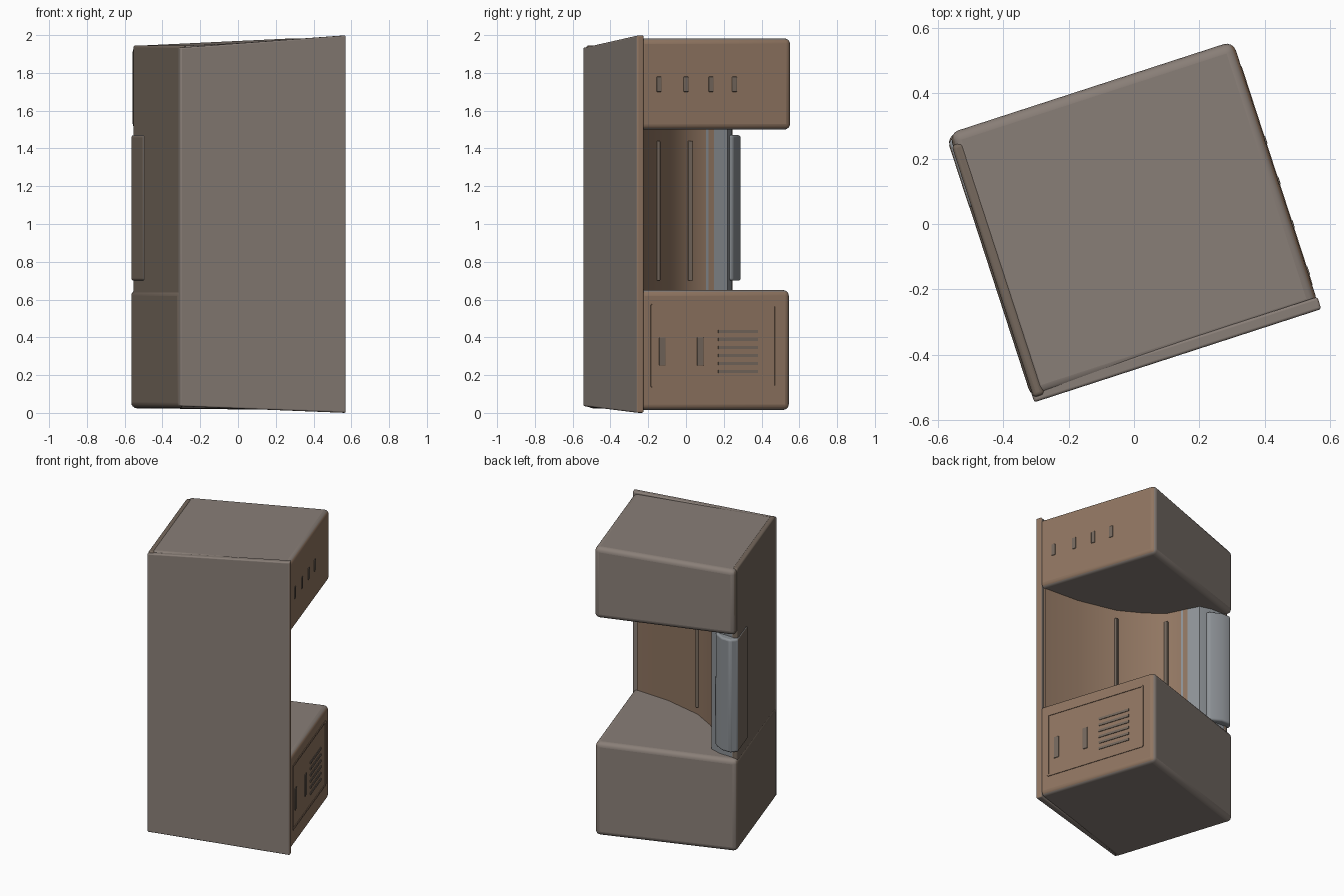
import bpy, bmesh, math
from mathutils import Matrix, Vector

if "Cube" in bpy.data.objects:
    bpy.data.objects.remove(bpy.data.objects["Cube"])

TURN = Matrix.Rotation(math.radians(18), 4, 'Z')   # whole booth is turned about z


def material(name, rgb):
    m = bpy.data.materials.new(name)
    m.diffuse_color = (*rgb, 1)
    m.use_nodes = True
    m.node_tree.nodes["Principled BSDF"].inputs["Base Color"].default_value = m.diffuse_color
    return m


GREY = material("weathered_grey", (0.25, 0.21, 0.185))
BROWN = material("warm_brown", (0.28, 0.18, 0.12))
DARK = material("dark_brown", (0.18, 0.14, 0.11))
BLUE = material("blue_grey", (0.27, 0.29, 0.31))


def finish(name, bm, mats, bevel=0.0):
    # local +x faces take the second material, local -x faces the third
    bmesh.ops.recalc_face_normals(bm, faces=bm.faces)
    for f in bm.faces:
        if len(mats) > 1 and f.normal.x > 0.9:
            f.material_index = 1
        if len(mats) > 2 and f.normal.x < -0.9:
            f.material_index = 2
    me = bpy.data.meshes.new(name)
    bm.to_mesh(me)
    bm.free()
    for m in mats:
        me.materials.append(m)
    ob = bpy.data.objects.new(name, me)
    ob.matrix_world = TURN
    bpy.context.collection.objects.link(ob)
    bpy.context.view_layer.objects.active = ob
    for o in bpy.context.selected_objects:
        o.select_set(False)
    ob.select_set(True)
    if bevel:
        b = ob.modifiers.new("round_edges", 'BEVEL')
        b.width, b.segments = bevel, 4
    bpy.ops.object.shade_smooth_by_angle(angle=math.radians(40))
    return ob


def add_box(bm, lo, hi):
    lo, hi = Vector(lo), Vector(hi)
    vs = bmesh.ops.create_cube(bm, size=1)['verts']
    for v in vs:
        v.co = Vector([(lo[i] + hi[i]) / 2 + v.co[i] * (hi[i] - lo[i]) for i in range(3)])


def box(name, lo, hi, mats, bevel=0.0, top_tilt=0.0, bottom_tilt=0.0):
    bm = bmesh.new()
    add_box(bm, lo, hi)
    mid = (lo[2] + hi[2]) / 2
    for v in bm.verts:
        v.co.z += v.co.x * (top_tilt if v.co.z > mid else bottom_tilt)
    return finish(name, bm, mats, bevel)


def prism(name, outline, z0, z1, mats, bevel=0.0):
    bm = bmesh.new()
    face = bm.faces.new([bm.verts.new((x, y, z0)) for x, y in outline])
    up = bmesh.ops.extrude_face_region(bm, geom=[face])['geom']
    for v in up:
        if isinstance(v, bmesh.types.BMVert):
            v.co.z = z1
    return finish(name, bm, mats, bevel)


# lower and upper blocks
box("lower_block", (-0.462, -0.41, 0.02), (0.458, 0.432, 0.65), [GREY, BROWN, DARK], 0.03,
    bottom_tilt=-0.01)
box("upper_block", (-0.452, -0.41, 1.50), (0.460, 0.438, 1.963), [GREY, BROWN, DARK], 0.03,
    top_tilt=0.045)

# full-height walls on the front and left
box("front_panel", (-0.458, -0.424, 0.018), (0.464, -0.385, 1.966), [GREY, BROWN], 0.008,
    top_tilt=0.07, bottom_tilt=-0.038)
box("left_wall", (-0.456, -0.41, 0.03), (-0.42, 0.40, 1.945), [DARK, BROWN], 0.012)

# thick inner wall that sweeps round from the front panel to the post
prism("inner_wall", [(-0.44, -0.40), (0.44, -0.40), (0.43, -0.375), (0.20, -0.285),
                     (-0.03, -0.148), (-0.15, -0.02), (-0.228, 0.095), (-0.244, 0.20),
                     (-0.246, 0.235), (-0.44, 0.235)], 0.62, 1.53, [BROWN])

# corner post at the back left, closing part of the opening
prism("corner_post", [(-0.44, 0.19), (-0.242, 0.19), (-0.262, 0.315), (-0.33, 0.36),
                      (-0.44, 0.40)], 0.63, 1.52, [BLUE])
prism("post_outer_panel", [(-0.463, 0.20), (-0.30, 0.30), (-0.30, 0.36), (-0.36, 0.42),
                           (-0.42, 0.44), (-0.463, 0.41)], 0.70, 1.47, [BLUE, BLUE, DARK], 0.012)

# thin ribs on the inner wall
bm = bmesh.new()
for x, y in ((-0.03, -0.148), (-0.228, 0.095)):
    add_box(bm, (x - 0.012, y - 0.012, 0.70), (x + 0.012, y + 0.012, 1.44))
finish("inner_ribs", bm, [DARK], 0.004)

# shallow trim on the right face: frame strips, vent slats, handles
bm = bmesh.new()
X0, X1 = 0.45, 0.462
for z in (0.14, 0.57):
    add_box(bm, (X0, -0.34, z - 0.006), (X1, 0.35, z + 0.006))
for y in (-0.34, 0.35):
    add_box(bm, (X0, y - 0.006, 0.14), (X1, y + 0.006, 0.57))
finish("side_frame", bm, [BROWN])

bm = bmesh.new()
for i in range(6):
    z = 0.22 + i * 0.042
    add_box(bm, (X0, 0.03, z - 0.008), (X1, 0.25, z + 0.008))
finish("vent_slats", bm, [DARK])

bm = bmesh.new()
for y in (-0.28, -0.07):
    add_box(bm, (X0, y - 0.018, 0.25), (X1, y + 0.018, 0.40))
for y in (-0.30, -0.15, -0.01, 0.12):
    add_box(bm, (X0, y - 0.014, 1.70), (X1 + 0.002, y + 0.014, 1.78))
finish("side_handles", bm, [DARK], 0.004)
